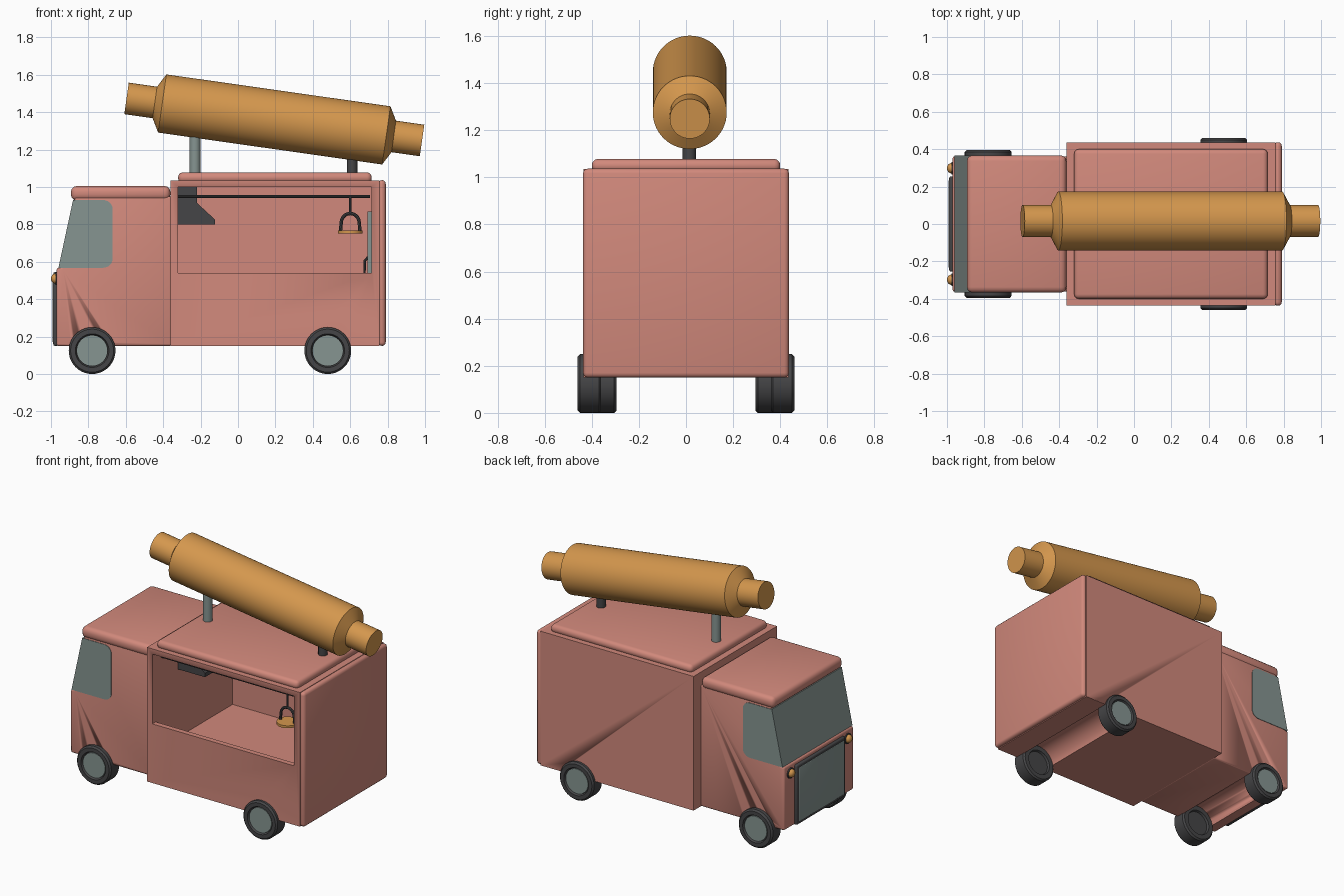
import bpy, bmesh, math
from mathutils import Matrix, Vector

if "Cube" in bpy.data.objects:
    bpy.data.objects.remove(bpy.data.objects["Cube"])


def mat(name, rgb):
    m = bpy.data.materials.new(name)
    m.diffuse_color = (*rgb, 1)
    m.use_nodes = True
    m.node_tree.nodes["Principled BSDF"].inputs["Base Color"].default_value = m.diffuse_color
    return m


PINK = mat("salmon_paint", (0.64, 0.25, 0.20))
GOLD = mat("golden_wood", (0.66, 0.31, 0.075))
GLASS = mat("grey_green", (0.24, 0.30, 0.285))
DARK = mat("dark_rubber", (0.06, 0.06, 0.063))


def finish(name, bm, material, bevel=0.0, matrix=None, segs=3):
    bmesh.ops.recalc_face_normals(bm, faces=bm.faces)
    if bevel:
        sharp = [e for e in bm.edges if e.calc_face_angle(0) > 0.6]
        bmesh.ops.bevel(bm, geom=sharp, offset=bevel, segments=segs,
                        profile=0.5, affect='EDGES', clamp_overlap=True)
    if matrix:
        bm.transform(matrix)
    me = bpy.data.meshes.new(name)
    bm.to_mesh(me)
    bm.free()
    ob = bpy.data.objects.new(name, me)
    bpy.context.collection.objects.link(ob)
    me.materials.append(material)
    smooth(ob)
    return ob


def smooth(ob):
    bpy.ops.object.select_all(action='DESELECT')
    ob.select_set(True)
    bpy.context.view_layer.objects.active = ob
    bpy.ops.object.shade_smooth_by_angle(angle=math.radians(35))


def box(name, x, y, z, material, bevel=0.0):
    bm = bmesh.new()
    bmesh.ops.create_cube(bm, size=1)
    for v in bm.verts:
        for i, r in enumerate((x, y, z)):
            v.co[i] = r[0] if v.co[i] < 0 else r[1]
    return finish(name, bm, material, bevel)


def prism(name, pts, y0, y1, material, bevel=0.0):
    """Extrude an x-z profile along y."""
    bm = bmesh.new()
    f = bm.faces.new([bm.verts.new((x, y0, z)) for x, z in pts])
    ext = bmesh.ops.extrude_face_region(bm, geom=[f])["geom"]
    for v in ext:
        if isinstance(v, bmesh.types.BMVert):
            v.co.y = y1
    return finish(name, bm, material, bevel)


def lathe(name, prof, material, matrix, steps=40):
    """Spin a (radius, height) profile round local z."""
    bm = bmesh.new()
    vs = [bm.verts.new((r, 0, h)) for r, h in prof]
    es = [bm.edges.new(p) for p in zip(vs, vs[1:])]
    bmesh.ops.spin(bm, geom=vs + es, cent=(0, 0, 0), axis=(0, 0, 1),
                   angle=math.tau, steps=steps)
    bmesh.ops.remove_doubles(bm, verts=bm.verts, dist=1e-5)
    bmesh.ops.dissolve_degenerate(bm, edges=bm.edges, dist=1e-6)
    return finish(name, bm, material, 0, matrix)


def rod(name, r, h, material, matrix, steps=24):
    return lathe(name, [(0, 0), (r, 0), (r, h), (0, h)], material, matrix, steps)


def tube(name, pts, r, material):
    cu = bpy.data.curves.new(name, 'CURVE')
    cu.dimensions = '3D'
    cu.bevel_depth, cu.bevel_resolution, cu.use_fill_caps = r, 2, True
    sp = cu.splines.new('POLY')
    sp.points.add(len(pts) - 1)
    for p, c in zip(sp.points, pts):
        p.co = (*c, 1)
    ob = bpy.data.objects.new(name, cu)
    bpy.context.collection.objects.link(ob)
    bpy.ops.object.select_all(action='DESELECT')
    ob.select_set(True)
    bpy.context.view_layer.objects.active = ob
    bpy.ops.object.convert(target='MESH')
    ob = bpy.context.view_layer.objects.active
    ob.data.materials.clear()
    ob.data.materials.append(material)
    smooth(ob)


def cut(ob, cutter):
    cutter.hide_render = True
    m = ob.modifiers.new("cut", 'BOOLEAN')
    m.operation, m.solver, m.object = 'DIFFERENCE', 'EXACT', cutter
    bpy.ops.object.select_all(action='DESELECT')
    ob.select_set(True)
    bpy.context.view_layer.objects.active = ob
    bpy.ops.object.modifier_apply(modifier=m.name)
    bpy.data.objects.remove(cutter)


def at(x, y, z, axis='Z', deg=0):
    return Matrix.Translation((x, y, z)) @ Matrix.Rotation(math.radians(deg), 4, axis)


# Kitchen body: hollow box with serving opening on the front
body = box("kitchen_body", (-0.36, 0.757), (-0.435, 0.435), (0.15, 1.035), PINK)
cut(body, box("room_cutter", (-0.32, 0.715), (-0.40, 0.40), (0.35, 1.0), PINK))
cut(body, box("hatch_cutter", (-0.32, 0.715), (-0.5, -0.30), (0.54, 1.0), PINK))
box("rear_panel", (0.75, 0.79), (-0.437, 0.437), (0.15, 1.037), PINK, 0.02)
box("kitchen_roof", (-0.32, 0.715), (-0.40, 0.40), (1.02, 1.078), PINK, 0.025)

# Cab with wrap-around glass and roof
cab = prism("cab_body", [(-0.97, 0.15), (-0.97, 0.568), (-0.945, 0.57), (-0.87, 0.95),
                         (-0.355, 0.95), (-0.355, 0.15)], -0.362, 0.362, PINK, 0.012)
box("cab_roof", (-0.893, -0.362), (-0.367, 0.367), (0.928, 1.005), PINK, 0.03)


def arc(cx, cz, r, a0, a1, n=6):
    return [(cx + r * math.cos(math.radians(a0 + (a1 - a0) * i / n)),
             cz + r * math.sin(math.radians(a0 + (a1 - a0) * i / n))) for i in range(n + 1)]


prism("cab_glass", [(-0.96, 0.568), (-0.882, 0.93)] + arc(-0.72, 0.88, 0.05, 90, 0)
      + arc(-0.72, 0.618, 0.05, 0, -90), -0.365, 0.365, GLASS)

# Wheel tunnels across both bodies, then wheels
WX = ((-0.78, 0.395, cab), (0.48, 0.46, body))
for x, yo, ob in WX:
    cut(ob, rod("tunnel_cutter", 0.121, 1.2, PINK, at(x, 0.6, 0.125, 'X', 90), 48))
    for s, side in ((1, "back"), (-1, "front")):
        m = at(x, s * (yo - 0.1), 0.125, 'X', -90 * s)
        end = "cab" if x < 0 else "rear"
        lathe(f"{end}_{side}_tyre", [(0, 0.015), (0.08, 0.015), (0.085, 0), (0.115, 0),
              (0.125, 0.01), (0.125, 0.09), (0.115, 0.1), (0.09, 0.1), (0.083, 0.085),
              (0, 0.085)], DARK, m)
        rod(f"{end}_{side}_hub", 0.081, 0.094, GLASS,
            m @ Matrix.Translation((0, 0, 0.05)) @ Matrix.Diagonal((1, 1, 0.45, 1)), 40)

# Grille and headlights
box("grille_frame", (-0.988, -0.96), (-0.255, 0.255), (0.15, 0.545), DARK, 0.01)
box("grille_panel", (-0.991, -0.975), (-0.235, 0.235), (0.17, 0.525), GLASS, 0.004)
for s in (-1, 1):
    m = at(-0.965, s * 0.298, 0.51, 'Y', -90)
    rod("headlight_base", 0.034, 0.012, DARK, m)
    lathe("headlight", [(0, 0), (0.027, 0), (0.027, 0.015), (0.022, 0.026),
                        (0.012, 0.033), (0, 0.035)], GOLD, m, 24)

# Rolling pin on two posts
half = [(0.157, 0.605), (0.085, 0.645), (0.085, 0.798), (0, 0.798)]
lathe("rolling_pin", [(r, -h) for r, h in reversed(half)] + half, GOLD,
      at(0.194, 0.016, 1.361, 'Y', 98.1), 56)
rod("tall_post", 0.029, 0.26, GLASS, at(-0.23, 0.014, 1.05))
rod("short_post", 0.028, 0.14, DARK, at(0.61, 0.014, 1.05))

# Kitchen fittings: cooker hood, rail, hanging lamp, fridge door
prism("cooker_hood", [(-0.32, 1.0), (-0.22, 1.0), (-0.22, 0.915), (-0.122, 0.825),
                      (-0.122, 0.80), (-0.32, 0.80)], -0.17, 0.17, DARK)
LY = -0.34
tube("rail", [(-0.32, LY, 0.95), (0.705, LY, 0.95)], 0.008, DARK)
tube("hanger", [(0.6, LY, 0.95), (0.6, LY, 0.85)], 0.006, DARK)
tube("hanger_arch", [(0.548, LY, 0.765)] + [(x, LY, z) for x, z in
     reversed(arc(0.6, 0.81, 0.048, 0, 180, 10))] + [(0.652, LY, 0.765)], 0.009, DARK)
rod("hanging_plate", 0.066, 0.016, GOLD, at(0.6, LY, 0.752), 32)
box("fridge_door", (0.693, 0.716), (-0.2, 0.25), (0.36, 0.87), GLASS)
tube("fridge_handle", [(0.695, -0.15, 0.625), (0.678, -0.15, 0.605),
                       (0.675, -0.15, 0.5), (0.695, -0.15, 0.48)], 0.007, DARK)
